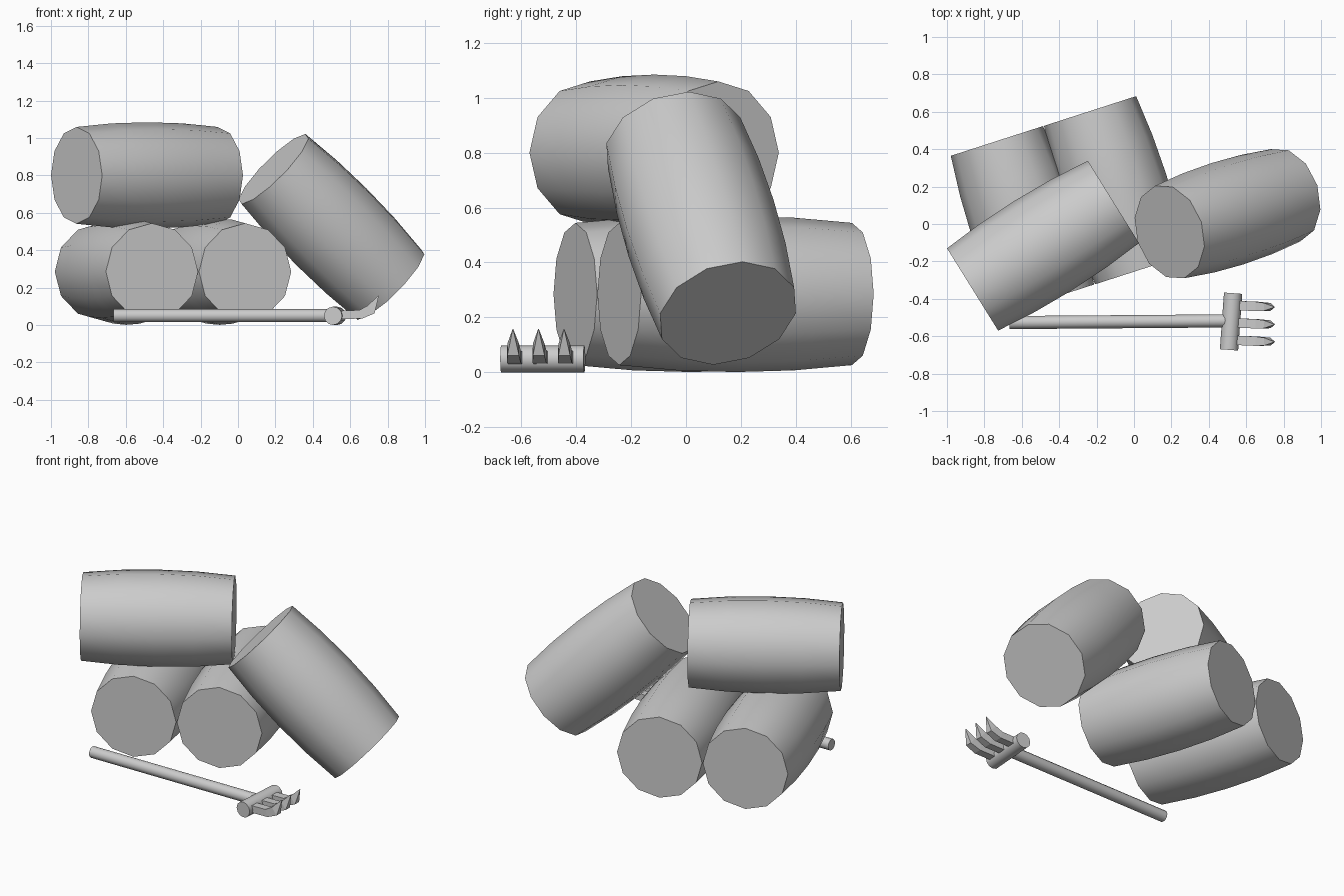
import bpy, bmesh
from mathutils import Vector

if "Cube" in bpy.data.objects:
    bpy.data.objects.remove(bpy.data.objects["Cube"])


def make_object(name, bm):
    bmesh.ops.recalc_face_normals(bm, faces=bm.faces[:])
    mesh = bpy.data.meshes.new(name)
    bm.to_mesh(mesh)
    bm.free()
    obj = bpy.data.objects.new(name, mesh)
    bpy.context.collection.objects.link(obj)
    return obj


def loft(bm, rings):
    """Skin a list of equal-sized point rings and cap both ends."""
    loops = [[bm.verts.new(p) for p in ring] for ring in rings]
    n = len(loops[0])
    for a, b in zip(loops, loops[1:]):
        for i in range(n):
            j = (i + 1) % n
            bm.faces.new((a[i], a[j], b[j], b[i]))
    bm.faces.new(loops[0][::-1])
    bm.faces.new(loops[-1])


def turned(name, start, end, profile, sides=12):
    """Round part between two points; profile is (fraction, radius)."""
    from math import cos, sin, tau
    start, end = Vector(start), Vector(end)
    axis = end - start
    rot = axis.to_track_quat('Z', 'Y')
    rings = [[start + axis * t + rot @ Vector((r * cos(tau * i / sides), r * sin(tau * i / sides), 0))
              for i in range(sides)] for t, r in profile]
    bm = bmesh.new()
    loft(bm, rings)
    obj = make_object(name, bm)
    for f in obj.data.polygons:
        f.use_smooth = len(f.vertices) == 4
    # keep cap rims sharp
    bpy.context.view_layer.objects.active = obj
    bpy.ops.object.select_all(action='DESELECT')
    obj.select_set(True)
    bpy.ops.object.shade_smooth_by_angle(angle=0.7)
    return obj


# Bulging barrels / bales: two on the ground, one across the top, one leaning
barrel = [(0, .259), (.25, .278), (.5, .284), (.75, .278), (1, .259)]
turned("lower_left_barrel", (-.733, .444, .285), (-.46, -.403, .285), barrel)
turned("lower_right_barrel", (-.235, .604, .285), (.038, -.243, .285), barrel)
turned("top_barrel", (-.863, -.35, .80), (-.11, .118, .80), barrel)
turned("leaning_barrel", (.19, -.043, .834), (.81, .153, .215), barrel)

# Fork handle and cross head
turned("fork_handle", (-.666, -.527, .05), (.51, -.518, .05), [(0, .035), (1, .035)])
turned("fork_head", (.53, -.37, .049), (.508, -.673, .049), [(0, .049), (1, .049)])

# Three upturned tines: lower point, upper point (x, z), half width
sections = [((.53, .03), (.53, .075), .025),
            ((.665, .035), (.65, .08), .025),
            ((.73, .062), (.695, .105), .021),
            ((.753, .156), (.750, .158), .001)]
for k, y in enumerate((-.63, -.537, -.444)):
    rings = []
    for (x0, z0), (x1, z1), w in sections:
        c = y - (x0 - .75) * .04
        rings.append([(x0, c - w, z0), (x0, c + w, z0), (x1, c + w, z1), (x1, c - w, z1)])
    bm = bmesh.new()
    loft(bm, rings)
    make_object(f"fork_tine_{k + 1}", bm)
